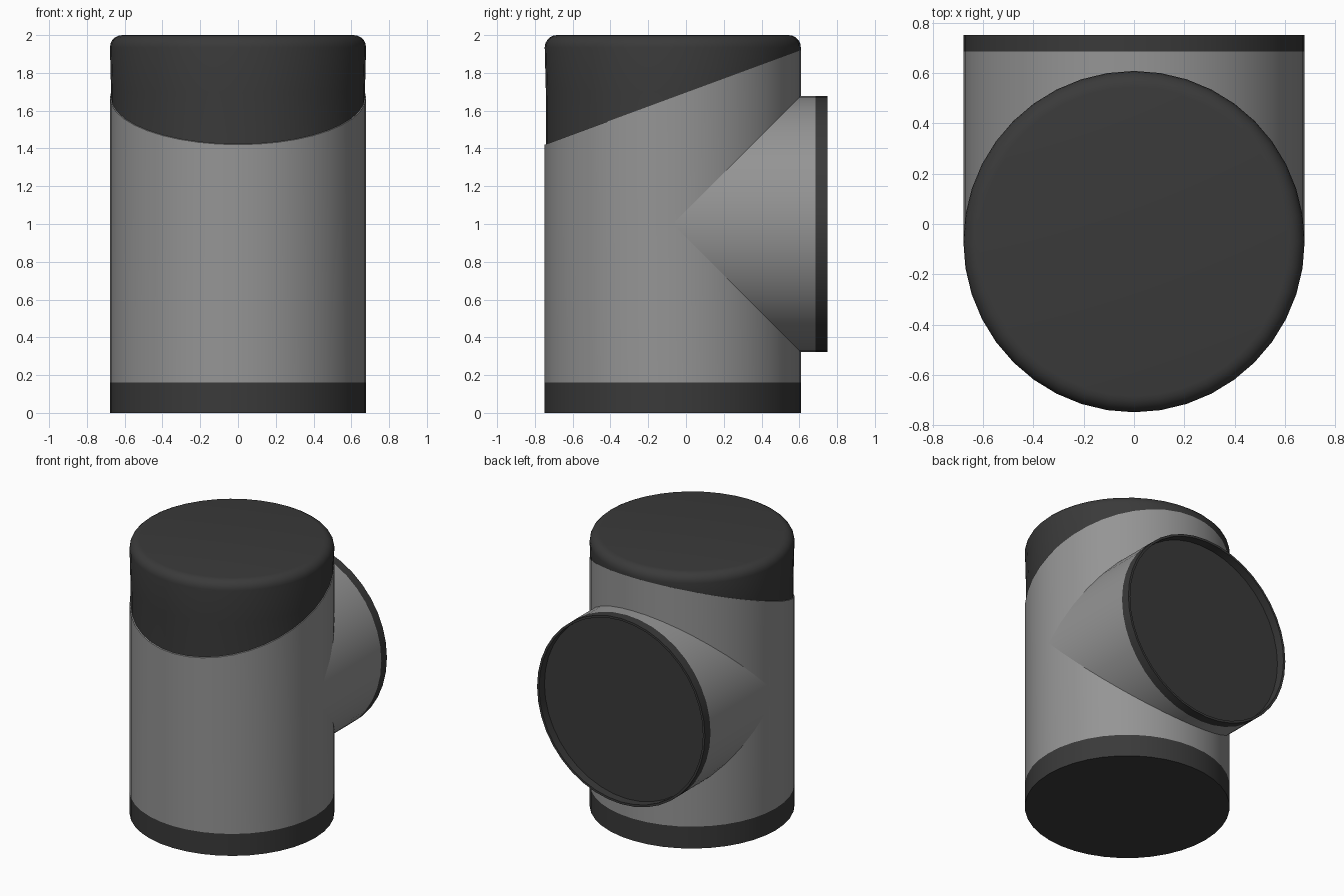
import bpy, bmesh, math
from mathutils import Matrix, Vector

cube = bpy.data.objects.get("Cube")
if cube:
    bpy.data.objects.remove(cube, do_unlink=True)

R = 0.678          # shared pipe radius
AXIS_Y = -0.07     # upright pipe axis
BACK = 0.75        # open end of the side branch
SIDES = 40


def material(name, value):
    mat = bpy.data.materials.new(name)
    mat.use_nodes = True
    color = (value, value, value, 1)
    mat.diffuse_color = color
    mat.node_tree.nodes["Principled BSDF"].inputs["Base Color"].default_value = color
    return mat


grey = material("mid_grey", 0.30)
charcoal = material("charcoal", 0.042)


def lathe(name, profile, mat, matrix, cut=None):
    """Revolve (radius, height) points about z; cut = (plane normal, keep_below)."""
    bm = bmesh.new()
    rings = []
    for r, h in profile:
        rings.append([bm.verts.new((r * math.sin(i * math.tau / SIDES),
                                    r * math.cos(i * math.tau / SIDES), h))
                      for i in range(SIDES)])
    for a, b in zip(rings, rings[1:]):
        for i in range(SIDES):
            j = (i + 1) % SIDES
            bm.faces.new((a[i], a[j], b[j], b[i]))
    bm.faces.new(rings[0])
    bm.faces.new(rings[-1])
    bm.transform(matrix)
    if cut:
        point, normal, below = cut
        bmesh.ops.bisect_plane(bm, geom=bm.verts[:] + bm.edges[:] + bm.faces[:],
                               plane_co=point, plane_no=normal,
                               clear_outer=below, clear_inner=not below)
        bmesh.ops.holes_fill(bm, edges=[e for e in bm.edges if e.is_boundary])
    bmesh.ops.recalc_face_normals(bm, faces=bm.faces[:])
    mesh = bpy.data.meshes.new(name)
    bm.to_mesh(mesh)
    bm.free()
    mesh.materials.append(mat)
    mesh.shade_smooth()
    mesh.set_sharp_from_angle(angle=math.radians(35))
    obj = bpy.data.objects.new(name, mesh)
    bpy.context.collection.objects.link(obj)
    return obj


upright = Matrix.Translation((0, AXIS_Y, 0))
sideways = Matrix.Translation((0, 0, 1)) @ Matrix.Rotation(-math.pi / 2, 4, 'X')

# Slanted seam between pipe and lid
seam = Vector((0, AXIS_Y - R, 1.42))
slope = Vector((0, -0.5, 2 * R)).normalized()

# Upright pipe, with the dark foot below
lathe("foot_band", [(R, 0), (R, 0.16)], charcoal, upright)
lathe("main_pipe", [(R, 0.16), (R, 2)], grey, upright, (seam, slope, True))

# Lid with a rounded top edge
bevel = 0.065
rounded = [(R - bevel + bevel * math.cos(t), 2 - bevel + bevel * math.sin(t))
           for t in (k * math.pi / 10 for k in range(6))]
lathe("lid", [(R - 0.008, 1.3), (R - 0.006, 1.7)] + rounded,
      charcoal, upright, (seam, slope, False))

# Side branch of the same radius, ending in a recessed dark cap
lathe("side_branch", [(R, AXIS_Y), (R, BACK - 0.1), (R, BACK - 0.065)], grey, sideways)
lip = R - 0.016
lathe("branch_cap", [(R, BACK - 0.065), (R, BACK), (lip, BACK), (lip, BACK - 0.062)],
      charcoal, sideways)
